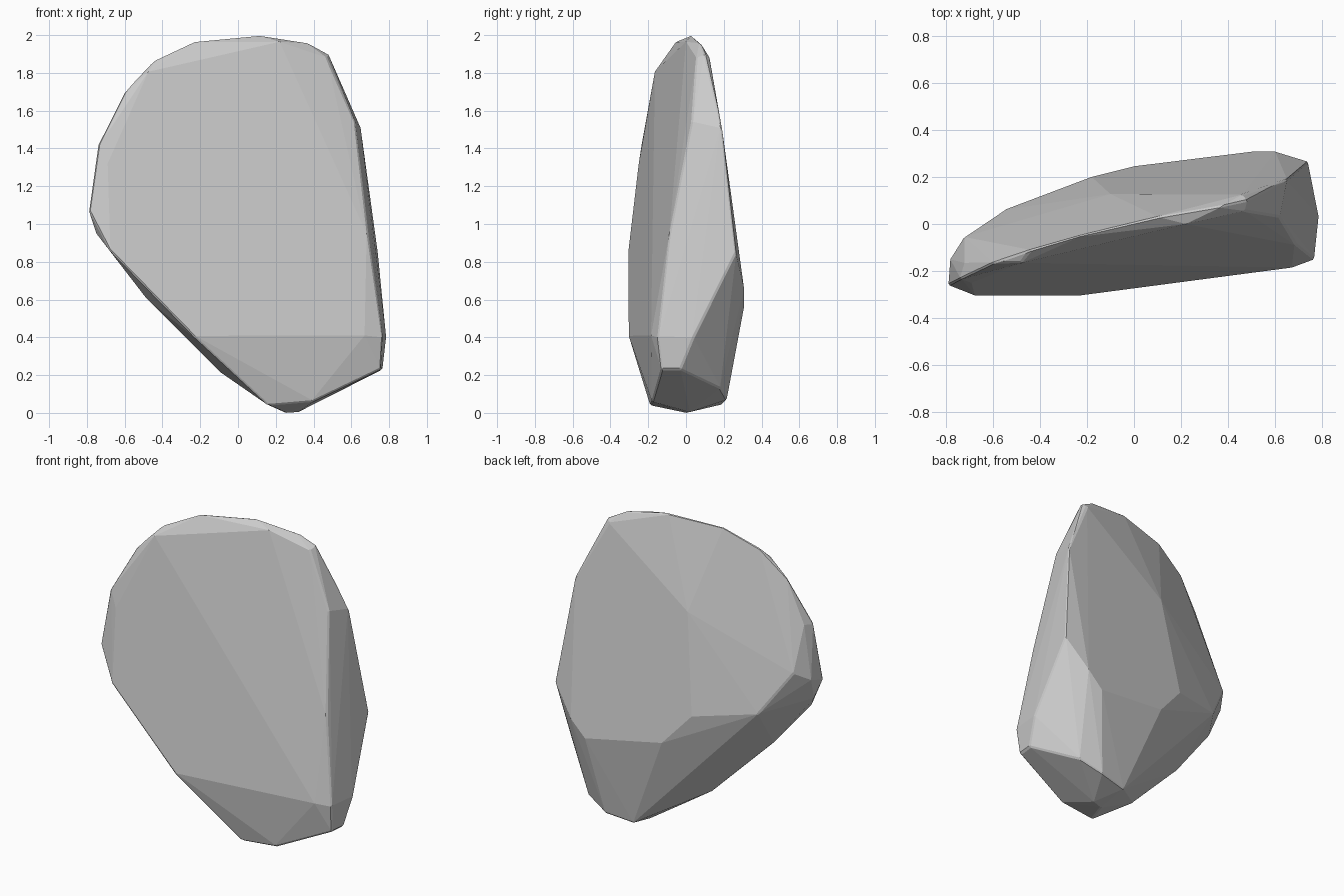
import bpy, bmesh, math

# Corners of the faceted stone, grouped by area
front = [(-.68, -.305, .86), (-.24, -.305, .41), (.67, -.185, .41), (.64, -.145, .68),
         (-.48, -.165, 1.81), (-.69, -.25, 1.32), (.22, 0, 1.965), (.47, .055, 1.88)]
right = [(.62, .03, 1.54), (.65, .19, 1.51), (.69, -.09, .93), (.74, .265, .85),
         (.765, -.15, .4), (.785, .04, .4), (.755, -.13, .23), (.765, -.03, .23)]
back = [(-.1, .127, 1.46), (-.18, .2, .84), (0, .245, .64), (.5, .307, .56),
        (.6, .307, .66), (-.55, .06, .9), (-.72, -.055, 1.16), (-.72, -.165, 1.43)]
rim = [(-.79, -.26, 1.07), (-.78, -.15, 1.1), (-.74, -.235, 1.42), (-.6, -.165, 1.7),
       (-.44, -.11, 1.87), (-.23, -.05, 1.97), (.1, .03, 2), (.37, .075, 1.96),
       (.48, .1, 1.9), (.46, .125, 1.88)]
base = [(-.75, -.22, .95), (-.48, -.2, .6), (-.1, -.13, .22), (.16, -.19, .04),
        (.4, -.18, .06), (.25, 0, 0), (.32, .02, .005), (.24, .19, .045),
        (.42, .215, .07), (.56, .18, .13)]

# Wrap the corners in one convex solid and merge nearly flat facets
bm = bmesh.new()
for p in front + right + back + rim + base:
    bm.verts.new(p)
hull = bmesh.ops.convex_hull(bm, input=bm.verts)
bmesh.ops.delete(bm, geom=[v for v in bm.verts if not v.link_faces], context='VERTS')
bmesh.ops.dissolve_limit(bm, angle_limit=math.radians(2), verts=bm.verts, edges=bm.edges)
bmesh.ops.recalc_face_normals(bm, faces=bm.faces)

mesh = bpy.data.meshes.new("rock")
bm.to_mesh(mesh)
bm.free()
rock = bpy.data.objects.new("rock", mesh)
bpy.context.collection.objects.link(rock)

# Slightly worn edges
bevel = rock.modifiers.new("worn_edges", 'BEVEL')
bevel.width = .008
bevel.segments = 1
bevel.limit_method = 'ANGLE'
bevel.angle_limit = math.radians(35)
